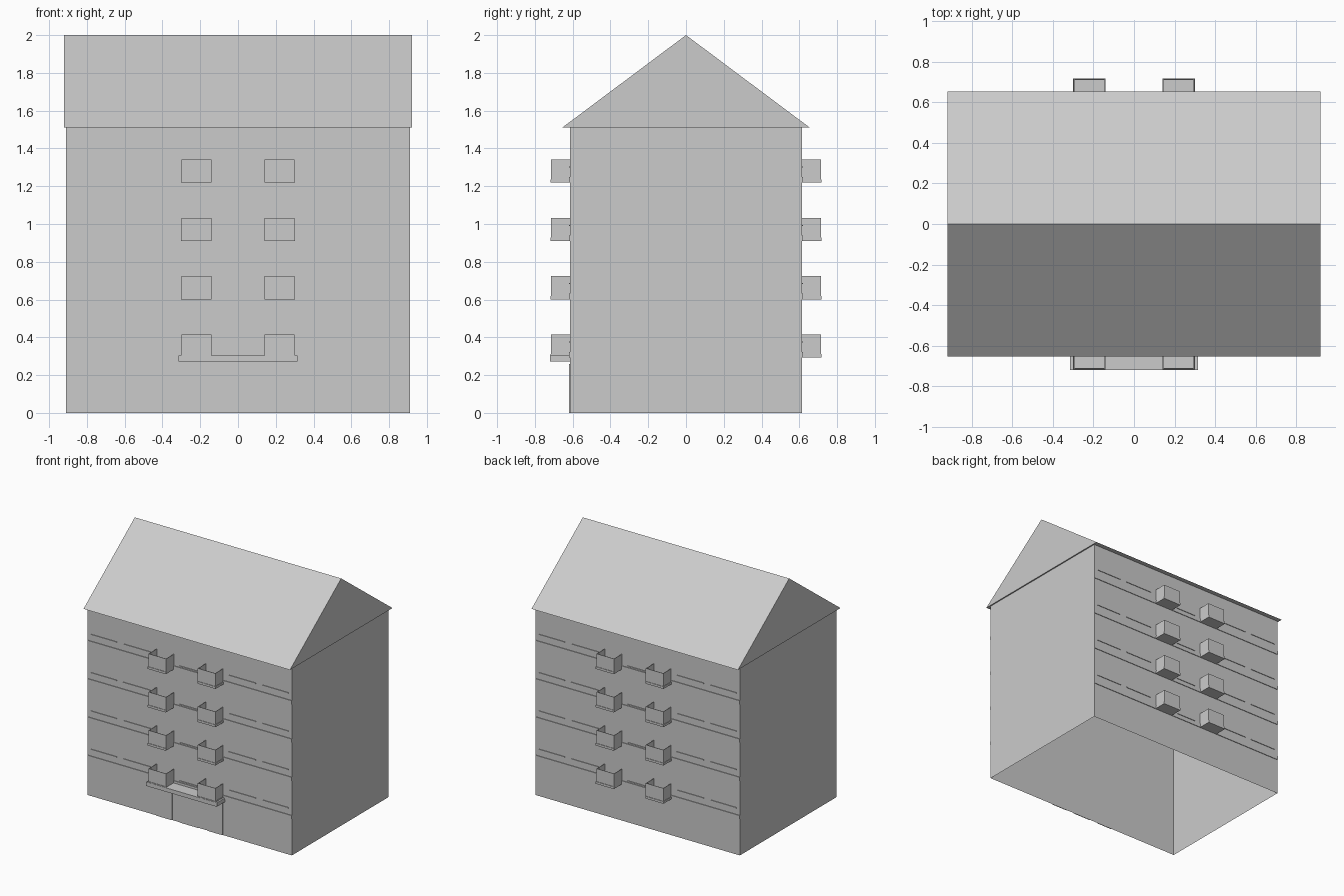
import bpy

if "Cube" in bpy.data.objects:
    bpy.data.objects.remove(bpy.data.objects["Cube"])

WX, WY, EAVE = 0.91, 0.614, 1.512     # half width, half depth, wall height
TRIM = 0.619                          # face of the shallow trim
FLOORS = [0.293 + 0.3085 * i for i in range(4)]


def mesh(name, verts, faces):
    me = bpy.data.meshes.new(name)
    me.from_pydata(verts, [], faces)
    me.update()
    ob = bpy.data.objects.new(name, me)
    bpy.context.collection.objects.link(ob)
    return ob


def box(name, x0, x1, y0, y1, z0, z1, closed=True):
    x0, x1 = sorted((x0, x1))
    y0, y1 = sorted((y0, y1))
    v = [(x, y, z) for z in (z0, z1)
         for x, y in ((x0, y0), (x1, y0), (x1, y1), (x0, y1))]
    f = [(0, 1, 5, 4), (1, 2, 6, 5), (2, 3, 7, 6), (3, 0, 4, 7)]
    if closed:
        f += [(3, 2, 1, 0), (4, 5, 6, 7)]
    return mesh(name, v, f)


# Main block: a hollow shell, open underneath
box("walls", -WX, WX, -WY, WY, 0, EAVE, closed=False)

# Gabled roof prism with a small overhang
rx, ry = 0.92, 0.653
mesh("roof",
     [(x, y, z) for x in (-rx, rx) for y, z in ((-ry, EAVE), (ry, EAVE), (0, 2.0))],
     [(0, 2, 1), (3, 4, 5), (0, 1, 4, 3), (1, 2, 5, 4), (2, 0, 3, 5)])

for side, label in ((-1, "front"), (1, "back")):
    wall, trim = side * WY, side * TRIM
    for n, z in enumerate(FLOORS):
        tag = f"{label}_{n + 1}"
        # Floor band across the facade
        box("floor_band_" + tag, -WX, WX, wall, trim, z, z + 0.03)
        # Window sills
        box("stair_window_sill_" + tag, -0.09, 0.09, wall, trim,
            z + 0.037, z + 0.043)
        for m in (-1, 1):
            for a, b in ((0.35, 0.59), (0.65, 0.88)):
                box("window_sill_" + tag, m * a, m * b, wall, trim,
                    z + 0.08, z + 0.086)
            # Balcony: slab and three thin parapet panels, open on top
            t, top = 0.004, z + 0.122
            box("balcony_slab_" + tag, m * 0.141, m * 0.302, wall, side * 0.718,
                z, z + 0.018)
            box("balcony_front_" + tag, m * 0.141, m * 0.298, side * (0.714 - t),
                side * 0.714, z + 0.018, top)
            for a in (0.141, 0.298 - t):
                box("balcony_side_" + tag, m * a, m * (a + t), wall,
                    side * (0.714 - t), z + 0.018, top)

# Entrance: canopy, central door and side panels
box("entrance_canopy", -0.315, 0.315, -WY, -0.72, 0.273, 0.305)
for name, a, b in (("entrance_panel_left", -0.295, -0.155),
                   ("entrance_door", -0.08, 0.08),
                   ("entrance_panel_right", 0.155, 0.295)):
    box(name, a, b, -WY, -TRIM, 0, 0.26)
